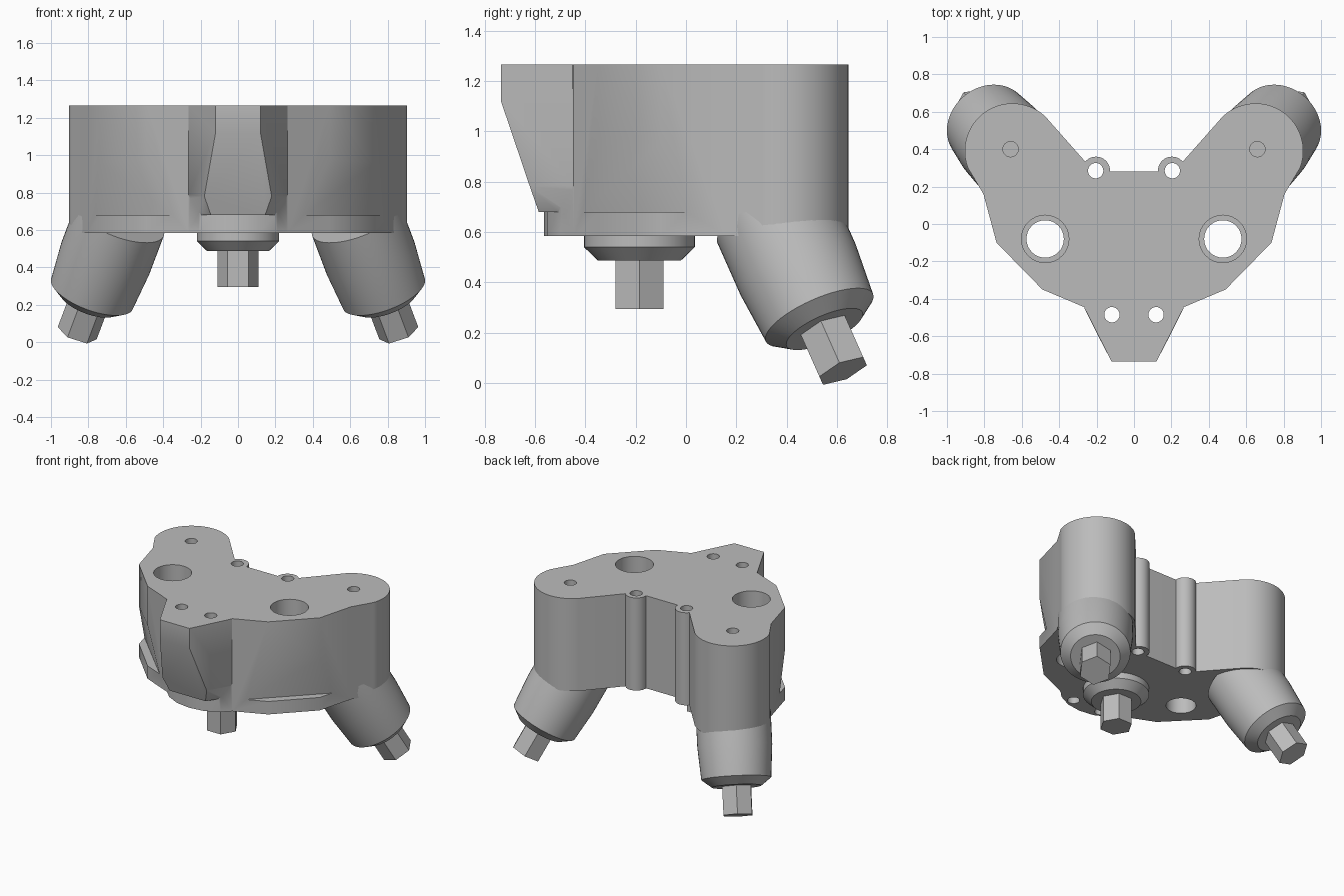
import bpy, bmesh
from math import sin, cos, pi, radians
from mathutils import Vector

cube = bpy.data.objects.get("Cube")
if cube:
    bpy.data.objects.remove(cube, do_unlink=True)

grey = bpy.data.materials.new("plain_grey")
grey.use_nodes = True
grey.diffuse_color = (0.5, 0.5, 0.5, 1)
grey.node_tree.nodes["Principled BSDF"].inputs["Base Color"].default_value = (0.5, 0.5, 0.5, 1)

BOTTOM, TOP = 0.585, 1.265


def finish(name, bm):
    bmesh.ops.recalc_face_normals(bm, faces=bm.faces)
    mesh = bpy.data.meshes.new(name)
    bm.to_mesh(mesh)
    bm.free()
    mesh.materials.append(grey)
    ob = bpy.data.objects.new(name, mesh)
    bpy.context.collection.objects.link(ob)
    return ob


def smooth(ob, angle=35):
    bpy.ops.object.select_all(action='DESELECT')
    ob.select_set(True)
    bpy.context.view_layer.objects.active = ob
    bpy.ops.object.shade_smooth_by_angle(angle=radians(angle))


def hull(name, points):
    bm = bmesh.new()
    for p in points:
        bm.verts.new(p)
    res = bmesh.ops.convex_hull(bm, input=bm.verts[:])
    bmesh.ops.dissolve_limit(bm, angle_limit=radians(1), verts=bm.verts[:], edges=bm.edges[:])
    return finish(name, bm)


def turned(name, origin, axis, sections, sides=48):
    """Rings of (distance, radius) along an axis, first corner towards x."""
    origin, axis = Vector(origin), Vector(axis).normalized()
    u = Vector((1, 0, 0))
    u = (u - axis * u.dot(axis)).normalized()
    v = axis.cross(u)
    bm = bmesh.new()
    rings = []
    for dist, r in sections:
        rings.append([bm.verts.new(origin + axis * dist
                      + r * (u * cos(2 * pi * i / sides) + v * sin(2 * pi * i / sides)))
                      for i in range(sides)])
    for a, b in zip(rings, rings[1:]):
        for i in range(sides):
            j = (i + 1) % sides
            bm.faces.new((a[i], a[j], b[j], b[i]))
    bm.faces.new(rings[0])
    bm.faces.new(rings[-1])
    return finish(name, bm)


def arc(cx, cy, r, start, end, n):
    return [(cx + r * cos(radians(start + (end - start) * i / n)),
             cy + r * sin(radians(start + (end - start) * i / n))) for i in range(n + 1)]


def boolean(ob, other, operation):
    mod = ob.modifiers.new("bool", 'BOOLEAN')
    mod.operation, mod.object, mod.solver = operation, other, 'EXACT'
    bpy.context.view_layer.objects.active = ob
    bpy.ops.object.modifier_apply(modifier=mod.name)
    bpy.data.objects.remove(other, do_unlink=True)


# Body: mirrored outline with back bosses and round lobes
half = [(0, 0.28)]
half += arc(0.203, 0.285, 0.075, 184, 40, 14)
half += arc(0.65, 0.39, 0.255, 134, -20, 28)
half += [(0.805, 0.16), (0.735, -0.1), (0.49, -0.35), (0.265, -0.445),
         (0.21, -0.5), (0.11, -0.55), (0, -0.565)]
outline = half + [(-x, y) for x, y in reversed(half[1:-1])]
bm = bmesh.new()
face = bm.faces.new([bm.verts.new((x, y, BOTTOM)) for x, y in outline])
ext = bmesh.ops.extrude_face_region(bm, geom=[face])
bmesh.ops.translate(bm, vec=(0, 0, TOP - BOTTOM),
                    verts=[g for g in ext["geom"] if isinstance(g, bmesh.types.BMVert)])
body = finish("body", bm)

# Tapered front nose
nose_half = [(0.265, -0.45, TOP), (0.12, -0.735, TOP), (0.12, -0.735, 1.12),
             (0.18, -0.62, 0.78), (0.145, -0.585, 0.68), (0.265, -0.45, 0.79),
             (0.22, -0.47, 0.68), (0.22, -0.3, 0.68), (0.22, -0.3, TOP)]
nose = hull("nose", [(s * x, y, z) for s in (1, -1) for x, y, z in nose_half])
boolean(body, nose, 'UNION')

for s in (1, -1):
    # Sloped recess on each front flank
    pts = []
    for t in (-0.1, 0.8):
        for d, z in ((0.537, 0.68), (0.602, 1.02), (0.8, 0.68), (0.8, 1.02)):
            pts.append((s * 0.7071 * (t + d), 0.7071 * (t - d), z))
    boolean(body, hull("flank_cutter", pts), 'DIFFERENCE')
    # Bolt holes and stepped bores: x, y, radius, lowest z
    for x, y, r, low in ((0.475, -0.08, 0.127, 0.8), (0.475, -0.08, 0.1, 0.4),
                         (0.118, -0.485, 0.041, 0.4), (0.205, 0.285, 0.041, 0.4),
                         (0.66, 0.40, 0.041, 0.95)):
        cutter = turned("hole_cutter", (s * x, y, low), (0, 0, 1), ((0, r), (1.0, r)), 32)
        boolean(body, cutter, 'DIFFERENCE')
smooth(body)


def foot(prefix, rim, axis, collar):
    """Chamfered round collar ending in a hex peg; distances start at the rim."""
    smooth(turned(prefix + "_collar", rim, axis, collar + [(0.053, 0.165)]), 20)
    turned(prefix + "_hex_peg", rim, axis, ((0.03, 0.11), (0.245, 0.11)), 6)


# Central hub and the two splayed legs
foot("centre_hub", (0, -0.185, 0.54), (0, 0, -1), [(-0.1, 0.22), (0, 0.22)])
for s, side in ((1, "left"), (-1, "right")):
    foot(side + "_leg", (s * 0.78, 0.53, 0.26), (s * 0.326, 0.385, -0.866),
         [(-0.46, 0.25), (-0.22, 0.25), (0, 0.233)])
